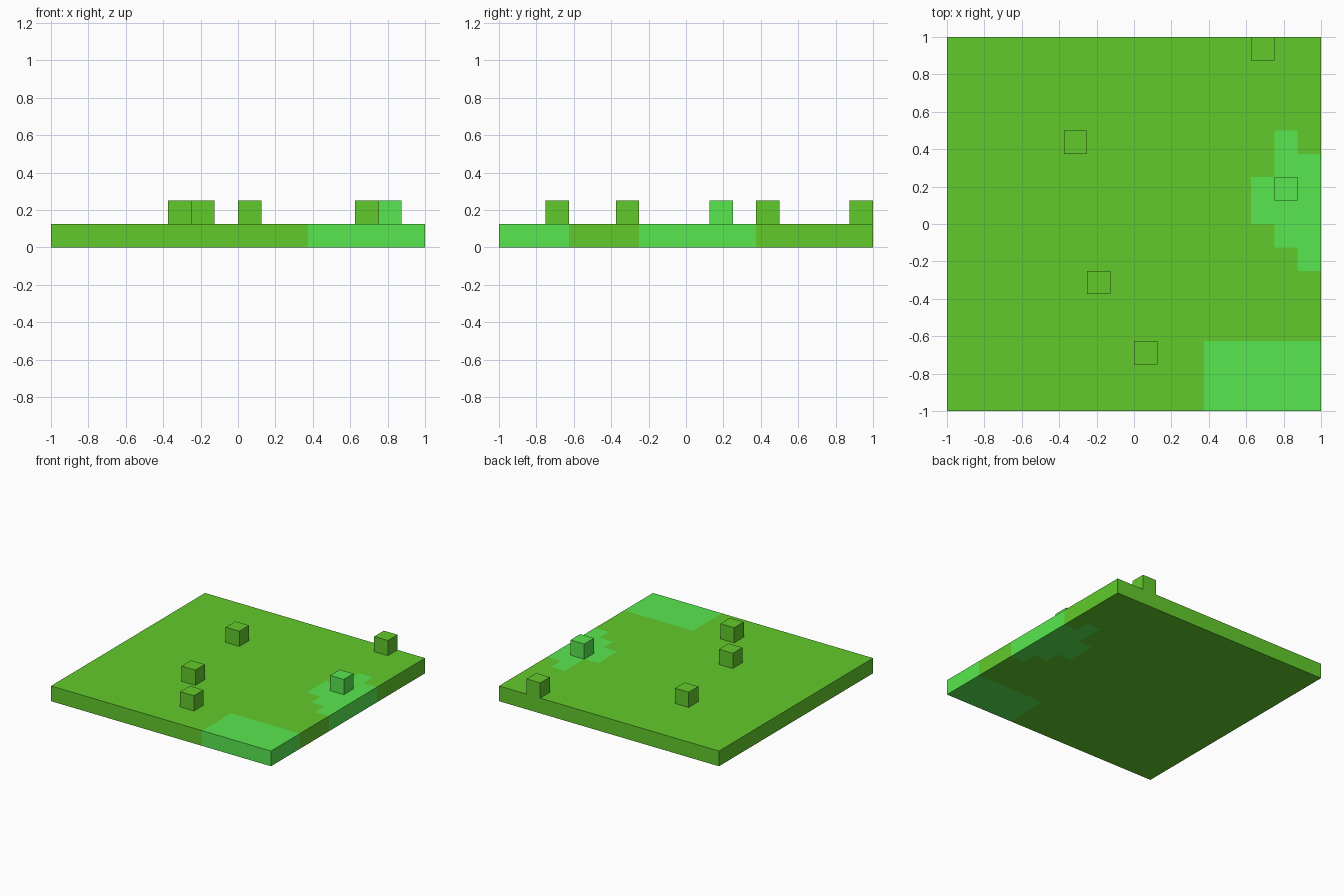
import bpy
import bmesh
import math
from mathutils import Matrix

CELLS = 16
UNIT = 2 / CELLS

if "Cube" in bpy.data.objects:
    bpy.data.objects.remove(bpy.data.objects["Cube"], do_unlink=True)


def make_material(name, color):
    mat = bpy.data.materials.new(name)
    mat.use_nodes = True
    mat.diffuse_color = color
    mat.node_tree.nodes["Principled BSDF"].inputs["Base Color"].default_value = color
    return mat


materials = [
    make_material("grass_green", (0.12, 0.59, 0.025, 1)),
    make_material("bright_green", (0.1, 0.81, 0.08, 1)),
]

# First bright column of each row; bright cells run from there to the +x edge
bright_from = {0: 11, 1: 11, 2: 11, 6: 15, 7: 14, 8: 13, 9: 13, 10: 14, 11: 14}
dark_exceptions = {(15, 11)}


def cell_material(col, row):
    bright = col >= bright_from.get(row, CELLS) and (col, row) not in dark_exceptions
    return 1 if bright else 0


def cell_at(value):
    return min(CELLS - 1, max(0, math.floor((value + 1) / UNIT)))


def finish(bm, name):
    bmesh.ops.recalc_face_normals(bm, faces=bm.faces)
    # Colour each face by the ground cell it belongs to
    for face in bm.faces:
        center = face.calc_center_median() - face.normal * UNIT * 0.25
        face.material_index = cell_material(cell_at(center.x), cell_at(center.y))
    mesh = bpy.data.meshes.new(name)
    bm.to_mesh(mesh)
    bm.free()
    for mat in materials:
        mesh.materials.append(mat)
    obj = bpy.data.objects.new(name, mesh)
    bpy.context.collection.objects.link(obj)


# Ground slab, one cell thick
bm = bmesh.new()
bmesh.ops.create_grid(bm, x_segments=CELLS, y_segments=CELLS, size=1)
top = bmesh.ops.extrude_face_region(bm, geom=bm.faces[:], use_keep_orig=True)
top_verts = [g for g in top["geom"] if isinstance(g, bmesh.types.BMVert)]
bmesh.ops.translate(bm, verts=top_verts, vec=(0, 0, UNIT))
finish(bm, "ground_slab")

# Single raised blocks, given by column and row
for number, (col, row) in enumerate([(8, 2), (6, 5), (14, 9), (5, 11), (13, 15)], 1):
    bm = bmesh.new()
    place = Matrix.Translation(((col + 0.5) * UNIT - 1, (row + 0.5) * UNIT - 1, UNIT * 1.5))
    bmesh.ops.create_cube(bm, size=UNIT, matrix=place)
    bottom = [f for f in bm.faces if f.normal.z < -0.5]
    bmesh.ops.delete(bm, geom=bottom, context="FACES_ONLY")
    finish(bm, f"raised_block_{number}")
